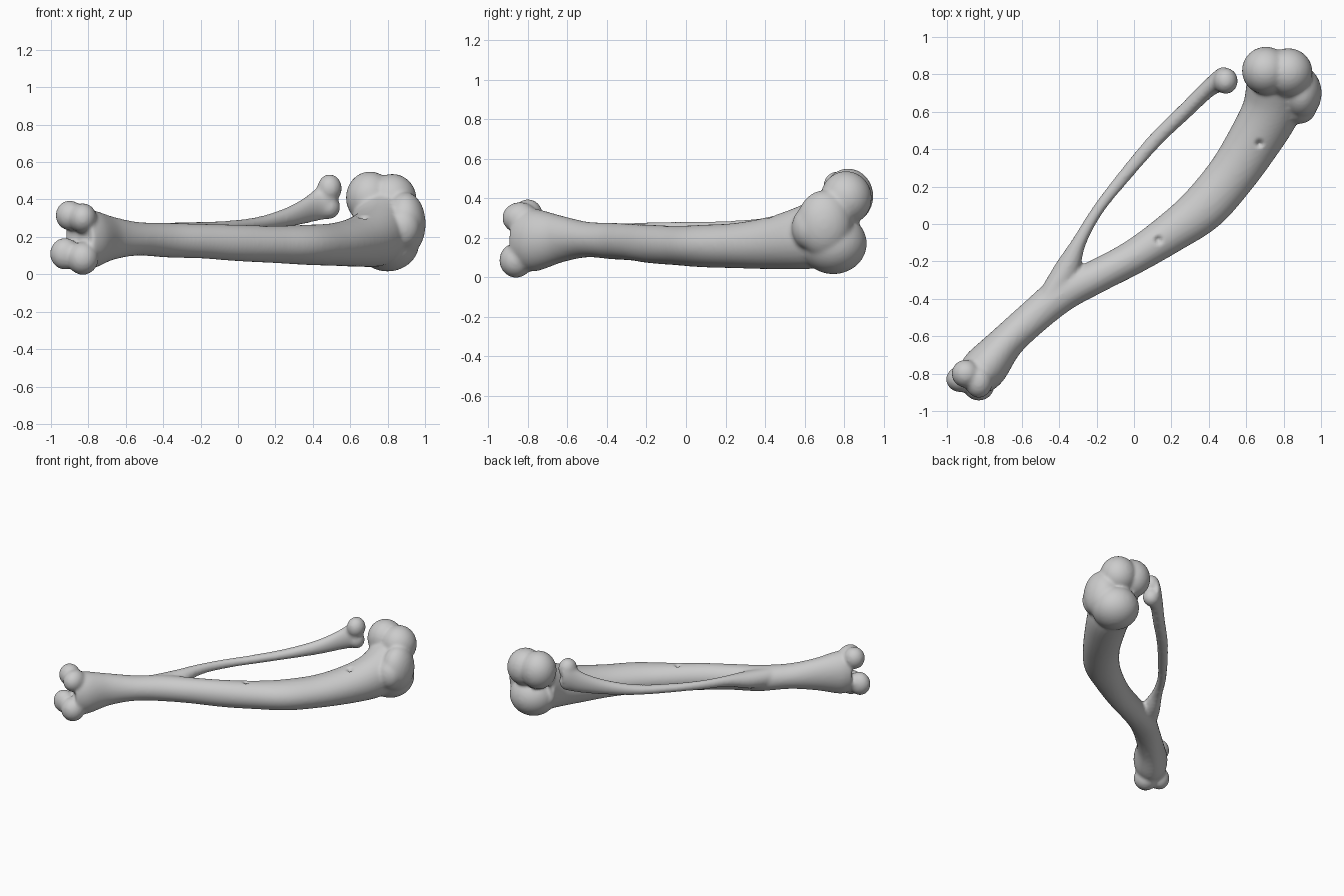
import bpy, bmesh, math
from mathutils import Vector

old = bpy.data.objects.get("Cube")
if old:
    bpy.data.objects.remove(old)

bone = bpy.data.materials.new("bone_grey")
bone.use_nodes = True
bone.diffuse_color = (0.6, 0.6, 0.6, 1)
bone.node_tree.nodes["Principled BSDF"].inputs["Base Color"].default_value = (0.6, 0.6, 0.6, 1)

bm = bmesh.new()


def spline(a, b, c, d, t):
    """Smooth blend between b and c."""
    return [0.5 * (2 * q + (r - p) * t + (2 * p - 5 * q + 4 * r - s) * t * t
                   + (3 * q - p - 3 * r + s) * t ** 3) for p, q, r, s in zip(a, b, c, d)]


def loft(stations, sides=28, steps=6):
    """Capped tube; a station is x, y, half width, bottom z, top z."""
    pts = [stations[0]] + stations + [stations[-1]]
    path = [spline(*pts[i:i + 4], k / steps) for i in range(len(stations) - 1) for k in range(steps)]
    path.append(stations[-1])
    rings = []
    for i, (x, y, w, lo, hi) in enumerate(path):
        a, b = path[max(i - 1, 0)], path[min(i + 1, len(path) - 1)]
        across = Vector((b[1] - a[1], a[0] - b[0], 0)).normalized()
        ring = []
        for k in range(sides):
            ang = math.tau * k / sides
            p = Vector((x, y, (lo + hi) / 2)) + across * w * math.cos(ang)
            p.z += (hi - lo) / 2 * math.sin(ang)
            ring.append(bm.verts.new(p))
        rings.append(ring)
    for r, s in zip(rings, rings[1:]):
        for k in range(sides):
            j = (k + 1) % sides
            bm.faces.new((r[k], r[j], s[j], s[k]))
    bm.faces.new(rings[0][::-1])
    bm.faces.new(rings[-1])


def lobe(centre, radii):
    """Rounded knob at a joint."""
    made = bmesh.ops.create_icosphere(bm, subdivisions=4, radius=1)["verts"]
    for v in made:
        v.co = Vector(c + r * n for c, r, n in zip(centre, radii, v.co))


# Main shaft
loft([(-.85, -.82, .11, .04, .34), (-.79, -.76, .12, .03, .345), (-.68, -.63, .095, .075, .31),
      (-.54, -.5, .092, .1, .28), (-.38, -.37, .097, .09, .275), (-.2, -.28, .09, .085, .27),
      (0, -.175, .093, .07, .265), (.2, -.045, .108, .06, .26), (.37, .085, .127, .05, .265),
      (.52, .26, .132, .045, .275), (.64, .44, .143, .04, .31), (.73, .6, .155, .04, .37),
      (.77, .74, .17, .05, .45)])

# Thin side strut, fused low on the shaft and flaring at its free end
loft([(-.46, -.4, .06, .13, .27), (-.36, -.24, .065, .15, .275), (-.29, -.09, .038, .2, .28),
      (-.19, .08, .031, .215, .282), (-.04, .27, .036, .225, .288), (.12, .455, .04, .235, .31),
      (.28, .61, .042, .255, .365), (.4, .725, .046, .28, .44), (.47, .77, .062, .295, .515),
      (.505, .783, .063, .305, .53)])
lobe((.49, .765, .46), (.065, .07, .075))
lobe((.485, .77, .36), (.062, .06, .065))

# Large upper joint
lobe((.8, .745, .17), (.17, .17, .155))
lobe((.705, .82, .41), (.128, .128, .14))
lobe((.825, .81, .4), (.13, .13, .137))
lobe((.895, .7, .27), (.108, .14, .17))
lobe((.88, .62, .25), (.095, .085, .11))

# Forked lower joint
lobe((-.925, -.83, .11), (.08, .07, .085))
lobe((-.83, -.86, .085), (.085, .085, .088))
lobe((-.9, -.8, .315), (.075, .075, .08))
lobe((-.83, -.84, .3), (.075, .09, .08))

bmesh.ops.recalc_face_normals(bm, faces=bm.faces)
mesh = bpy.data.meshes.new("leg_bone")
bm.to_mesh(mesh)
bm.free()
mesh.materials.append(bone)
obj = bpy.data.objects.new("leg_bone", mesh)
bpy.context.scene.collection.objects.link(obj)

# Fuse everything into one organic surface
fuse = obj.modifiers.new("fuse", 'REMESH')
fuse.mode = 'VOXEL'
fuse.voxel_size = 0.011
soften = obj.modifiers.new("soften", 'SMOOTH')
soften.factor = 0.5
soften.iterations = 9
bpy.context.view_layer.update()
done = bpy.data.meshes.new_from_object(obj.evaluated_get(bpy.context.evaluated_depsgraph_get()))
obj.modifiers.clear()
obj.data = done
done.name = "leg_bone"

# Small vessel pits on the top of the shaft
for px, py in ((.13, -.085), (.67, .43)):
    for v in done.vertices:
        d = math.hypot(v.co.x - px, v.co.y - py)
        if d < .035 and v.co.z > .18:
            v.co.z -= .035 * (1 - d / .035) ** 2

if not done.materials:
    done.materials.append(bone)
for p in done.polygons:
    p.use_smooth = True
    p.material_index = 0
